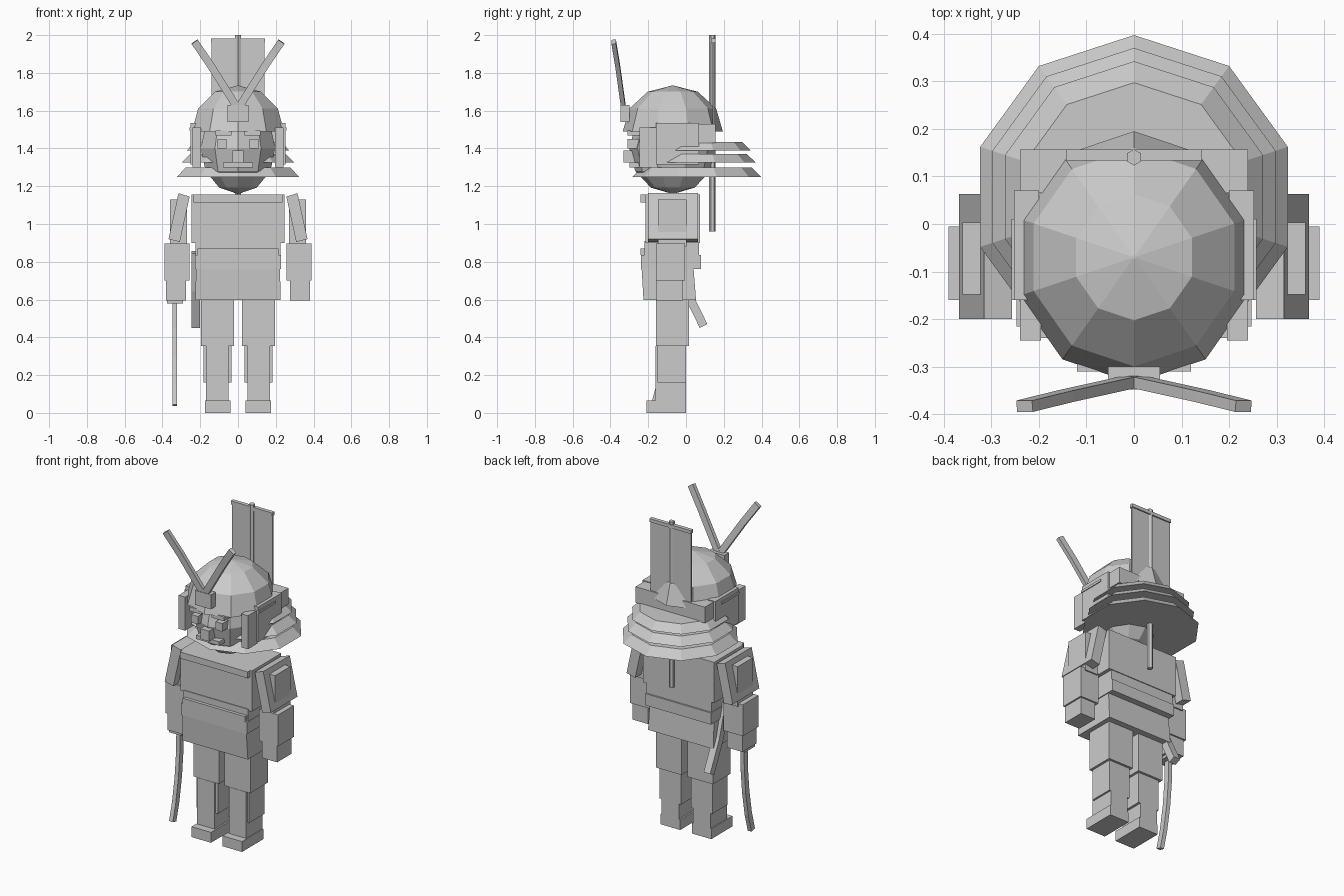
import bpy, bmesh, math
from mathutils import Vector

if "Cube" in bpy.data.objects:
    bpy.data.objects.remove(bpy.data.objects["Cube"])

grey = bpy.data.materials.new("plain_grey")
grey.diffuse_color = (0.6, 0.6, 0.6, 1)
grey.use_nodes = True
grey.node_tree.nodes["Principled BSDF"].inputs["Base Color"].default_value = grey.diffuse_color


def finish(name, bm):
    bmesh.ops.recalc_face_normals(bm, faces=bm.faces)
    me = bpy.data.meshes.new(name)
    bm.to_mesh(me)
    bm.free()
    me.materials.append(grey)
    ob = bpy.data.objects.new(name, me)
    bpy.context.collection.objects.link(ob)
    return ob


def loft(name, loops, cap=True):
    """Skin a list of equal-length point loops."""
    bm = bmesh.new()
    rings = [[bm.verts.new(p) for p in l] for l in loops]
    n = len(rings[0])
    for a, b in zip(rings, rings[1:]):
        for i in range(n):
            j = (i + 1) % n
            bm.faces.new((a[i], a[j], b[j], b[i]))
    if cap:
        bm.faces.new(rings[0])
        bm.faces.new(rings[-1])
    return finish(name, bm)


def box(name, x0, x1, y0, y1, z0, z1):
    return loft(name, [[(x0, y0, z), (x1, y0, z), (x1, y1, z), (x0, y1, z)] for z in (z0, z1)])


def pair(name, x0, x1, *rest):
    box("left_" + name, x0, x1, *rest)
    box("right_" + name, -x1, -x0, *rest)


def ring(r, z, cy, n=10, rx=None):
    """Polygon with one corner pointing forward."""
    rx = rx or r
    return [(rx * math.sin(2 * math.pi * i / n), cy - r * math.cos(2 * math.pi * i / n), z)
            for i in range(n)]


def bar(name, pts, wx, wy):
    """Square bar along a path: wx is sideways width across the path, wy depth."""
    pts = [Vector(p) for p in pts]
    loops = []
    for i, p in enumerate(pts):
        d = (pts[min(i + 1, len(pts) - 1)] - pts[max(i - 1, 0)]).normalized()
        s = Vector((d.z, 0, -d.x)).normalized()
        t = d.cross(s).normalized()
        s, t = s * wx / 2, t * wy / 2
        loops.append([p + s + t, p - s + t, p - s - t, p + s - t])
    return loft(name, loops)


# Head and helmet dome
head = [ring(max(.23 * math.sin(a), .004), 1.4 - .24 * math.cos(a), -.07,
             rx=max(.208 * math.sin(a), .004))
        for a in [math.pi * k / 6 for k in range(7)]]
loft("head", head)
dome = [ring(max(.265 * math.sin(a), .004), 1.49 + .243 * math.cos(a), -.07,
             rx=max(.256 * math.sin(a), .004))
        for a in [math.pi * k / 6 for k in (3, 2, 1, 0)]]
loft("helmet_dome", dome)

# Layered neck guard
for i, (z0, z1, r0, r1) in enumerate([(1.25, 1.30, .34, .29), (1.325, 1.37, .313, .265),
                                      (1.39, 1.435, .285, .24)]):
    loft("neck_guard_%d" % (i + 1), [ring(r0, z0, .057), ring(r1, z1, .057)])

# Helmet sides and rear band
pair("cheek_front", .195, .24, -.245, -.15, 1.30, 1.51)
pair("cheek_guard", .2, .252, -.16, .07, 1.315, 1.535)
pair("cheek_ridge", .25, .257, -.16, .01, 1.495, 1.51)
box("helmet_rear_band", -.24, .24, .065, .157, 1.43, 1.53)

# Face
pair("eye", .06, .108, -.31, -.24, 1.40, 1.45)
pair("brow", .035, .12, -.31, -.24, 1.468, 1.495)
box("nose", -.03, .03, -.33, -.25, 1.325, 1.39)
box("mouth", -.08, .08, -.3, -.22, 1.30, 1.325)

# Crest and horns
box("crest_block", -.055, .055, -.348, -.3, 1.54, 1.63)
for s, side in ((1, "left"), (-1, "right")):
    bar(side + "_horn", [(0, -.33, 1.61), (s * .145, -.362, 1.84), (s * .23, -.383, 1.965)],
        .04, .024)

# Banner on the back
loft("banner_pole", [ring(.017, z, .14, 6) for z in (.96, 2.0)])
box("banner_cloth", -.14, .14, .139, .149, 1.5, 1.975)
box("banner_rod", -.143, .143, .133, .157, 1.962, 1.983)

# Torso, belt and skirt
box("torso", -.247, .247, -.215, .075, .9, 1.155)
box("chest_strap", -.235, .235, -.24, -.2, 1.115, 1.155)
box("waist", -.225, .225, -.22, .07, .83, .91)
box("waist_lip", -.215, .215, -.24, -.2, .835, .87)
box("belt", -.228, .228, -.237, .08, .762, .835)
loft("skirt", [[(-x, y0, z), (x, y0, z), (x, y1, z), (-x, y1, z)]
               for x, y0, y1, z in ((.226, -.225, .053, .598), (.222, -.235, .04, .765))])

# Arms and tilted shoulder plates
section = [(.256, 1.145), (.315, 1.163), (.368, .92), (.308, .905)]
for s, side in ((1, "left"), (-1, "right")):
    loft(side + "_shoulder_plate", [[(s * x, y, z) for x, z in section] for y in (-.2, .063)])
pair("upper_arm", .27, .36, -.148, .003, .88, 1.13)
pair("forearm", .258, .39, -.16, -.005, .70, .897)
pair("hand", .275, .38, -.155, -.015, .595, .71)

# Legs
pair("thigh", .02, .197, -.16, .015, .355, .61)
pair("shin", .035, .182, -.15, 0, .16, .36)
pair("shin_pad", .05, .17, -.162, 0, .06, .355)
pair("foot", .04, .175, -.21, 0, 0, .065)

# Sheath on the hip and sword in the hand
bar("sheath", [(-.224, -.06, .85), (-.224, .0, .65), (-.224, .093, .46)], .045, .045)
box("sword_guard", -.375, -.29, -.145, -.045, .578, .598)
bar("sword_blade", [(-.335, -.095, .6), (-.335, -.098, .45), (-.335, -.112, .3),
                    (-.335, -.138, .15), (-.335, -.168, .04)], .026, .036)
